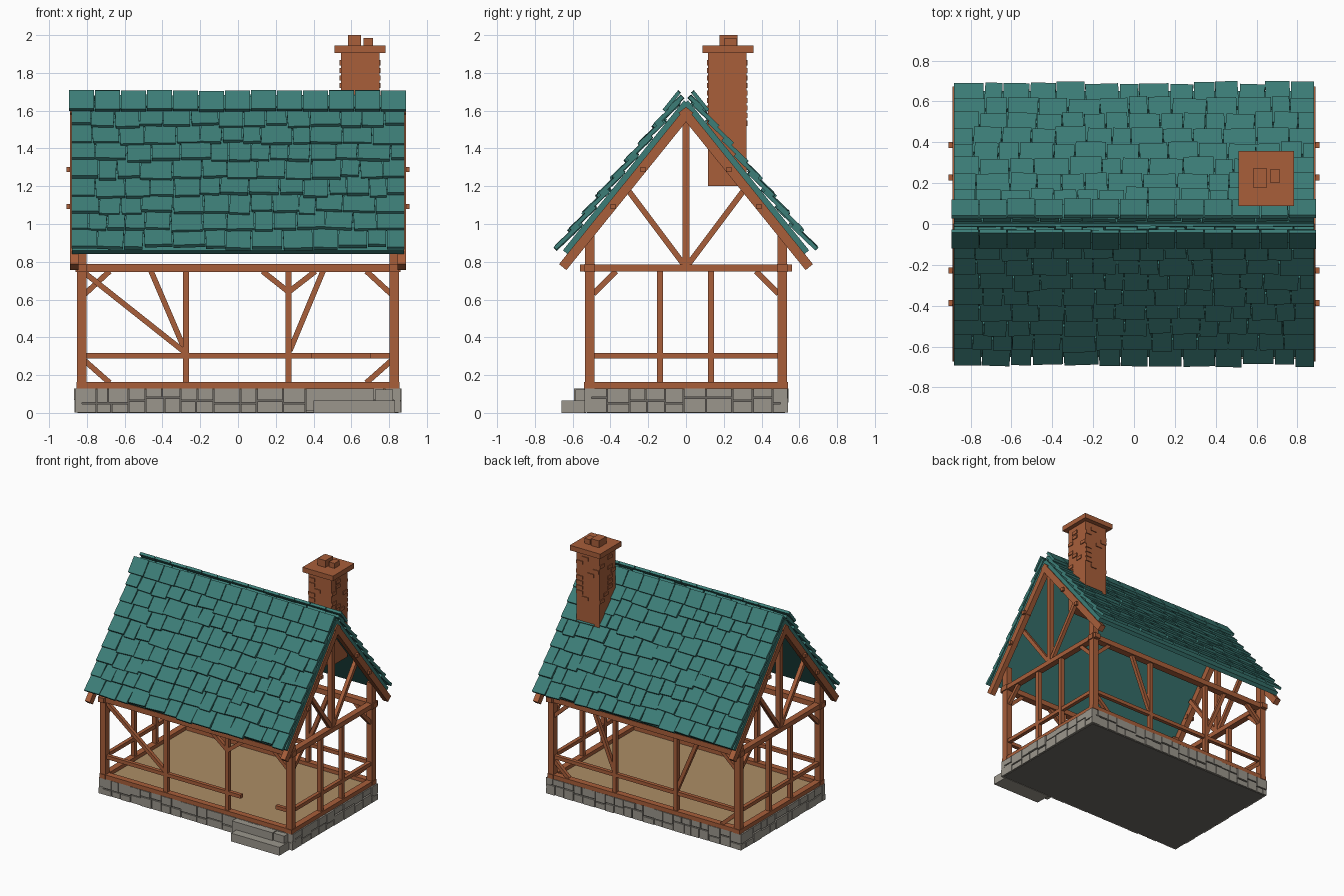
import bpy
import bmesh
import math
import random
from mathutils import Matrix, Vector

random.seed(7)
if "Cube" in bpy.data.objects:
    bpy.data.objects.remove(bpy.data.objects["Cube"])


def material(name, rgb):
    lin = [((c / 255 + 0.055) / 1.055) ** 2.4 for c in rgb] + [1]
    m = bpy.data.materials.new(name)
    m.use_nodes = True
    m.diffuse_color = lin
    m.node_tree.nodes["Principled BSDF"].inputs["Base Color"].default_value = lin
    return m


TEAL = material("teal shingle", (60, 125, 119))
BROWN = material("russet timber", (168, 94, 58))
STONE = material("grey stone", (155, 150, 140))
MORTAR = material("dark mortar", (108, 104, 98))
TAN = material("tan floor", (172, 141, 102))


class Part:
    """Collects boxes into one named mesh object."""

    def __init__(self, name, mat):
        self.name, self.mat, self.bm = name, mat, bmesh.new()

    def box(self, lo, hi, frame=Matrix(), turn=Matrix()):
        lo, hi = Vector(lo), Vector(hi)
        place = Matrix.Translation((lo + hi) / 2) @ turn @ Matrix.Diagonal((*(hi - lo), 1))
        bmesh.ops.create_cube(self.bm, size=1, matrix=frame @ place)

    def beam(self, p, q, width, normal, depth):
        """Square-cut timber from p to q lying in the wall facing normal."""
        p, q, n = Vector(p), Vector(q), Vector(normal)
        along = (q - p).normalized()
        m = Matrix((n, along.cross(n), along)).transposed().to_4x4()
        m.translation = (p + q) / 2
        size = Matrix.Diagonal((depth, width, (q - p).length, 1))
        bmesh.ops.create_cube(self.bm, size=1, matrix=m @ size)

    def done(self):
        bmesh.ops.recalc_face_normals(self.bm, faces=self.bm.faces)
        me = bpy.data.meshes.new(self.name)
        self.bm.to_mesh(me)
        self.bm.free()
        me.materials.append(self.mat)
        bpy.context.collection.objects.link(bpy.data.objects.new(self.name, me))


# Foundation core and floor
core = Part("foundation_core", MORTAR)
core.box((-0.85, -0.525, 0), (0.85, 0.525, 0.125))
core.done()
floor = Part("floor", TAN)
floor.box((-0.83, -0.51, 0.12), (0.83, 0.51, 0.135))
floor.done()

# Irregular foundation stones, two courses on every side
stones = Part("foundation_stones", STONE)
for angle, half, face in ((0, 0.865, 0.54), (180, 0.865, 0.54), (90, 0.54, 0.865), (270, 0.54, 0.865)):
    side = Matrix.Rotation(math.radians(angle), 4, "Z")
    a = -half
    while a < half - 0.01:
        b = a + random.uniform(0.08, 0.19)
        if b > half - 0.06:
            b = half
        split = random.choice((0.05, 0.065, 0.08))
        for z0, z1 in ((0.003, split - 0.004), (split + 0.004, 0.13)):
            cut = a + (b - a) * random.uniform(0.35, 0.65) if b - a > 0.15 else b
            for x0, x1 in ((a, cut), (cut, b)):
                if x1 - x0 > 0.02:
                    out = face + random.uniform(-0.006, 0.002)
                    stones.box((x0 + 0.003, -out, z0), (x1 - 0.003, -face + 0.04, z1), side)
        a = b
stones.done()

steps = Part("entry_steps", STONE)
steps.box((0.40, -0.66, 0), (0.83, -0.53, 0.066))
steps.box((0.36, -0.592, 0.01), (0.72, -0.53, 0.128))
steps.box((0.725, -0.585, 0.055), (0.82, -0.53, 0.125))
steps.done()

# Corner posts, sills, plates and tie beams
frame = Part("main_frame", BROWN)
for sx in (-1, 1):
    x = 0.827 * sx
    for sy in (-1, 1):
        frame.beam((x, 0.51 * sy, 0.13), (x, 0.51 * sy, 0.95), 0.05, (1, 0, 0), 0.05)
    frame.beam((x, -0.54, 0.147), (x, 0.54, 0.147), 0.034, (1, 0, 0), 0.05)
    frame.beam((x, -0.56, 0.767), (x, 0.56, 0.767), 0.038, (1, 0, 0), 0.05)
for sy in (-1, 1):
    y = 0.51 * sy
    frame.beam((-0.855, y, 0.147), (0.855, y, 0.147), 0.034, (0, 1, 0), 0.05)
    frame.beam((-0.86, y, 0.767), (0.86, y, 0.767), 0.042, (0, 1, 0), 0.056)
frame.done()


def long_wall(name, y, rails, braces):
    wall = Part(name, BROWN)
    for x in (-0.275, 0.268):
        wall.beam((x, y, 0.16), (x, y, 0.75), 0.032, (0, 1, 0), 0.034)
    for a, b in rails:
        wall.beam((a, y, 0.302), (b, y, 0.302), 0.029, (0, 1, 0), 0.03)
    for x0, z0, x1, z1 in braces:
        wall.beam((x0, y, z0), (x1, y, z1), 0.029, (0, 1, 0), 0.028)
    wall.done()


# Front wall with a doorway gap, back wall with full rail
long_wall("front_wall_timbers", -0.51, ((-0.81, 0.39), (0.70, 0.81)),
          ((-0.81, 0.74, -0.28, 0.32), (0.13, 0.75, 0.268, 0.64),
           (0.41, 0.75, 0.268, 0.64), (0.68, 0.75, 0.81, 0.63)))
long_wall("back_wall_timbers", 0.51, ((-0.81, 0.81),),
          ((-0.46, 0.75, -0.28, 0.33), (0.45, 0.75, 0.275, 0.33),
           (-0.81, 0.63, -0.68, 0.75), (0.81, 0.63, 0.68, 0.75),
           (-0.81, 0.275, -0.68, 0.16), (0.81, 0.275, 0.68, 0.16)))

# Gable walls: studs, rail, king post, struts and corner braces
for side, sx in (("left", 1), ("right", -1)):
    wall = Part(side + "_gable_timbers", BROWN)
    x, n = 0.827 * sx, (1, 0, 0)
    for y in (-0.138, 0.132):
        wall.beam((x, y, 0.16), (x, y, 0.75), 0.031, n, 0.034)
    wall.beam((x, -0.49, 0.302), (x, 0.49, 0.302), 0.029, n, 0.03)
    wall.beam((x, 0, 0.78), (x, 0, 1.6), 0.036, n, 0.04)
    for sy in (-1, 1):
        wall.beam((x, 0.015 * sy, 0.79), (x, 0.315 * sy, 1.19), 0.03, n, 0.03)
        wall.beam((x, 0.49 * sy, 0.63), (x, 0.37 * sy, 0.75), 0.029, n, 0.028)
    wall.done()

# Roof: each slope has its own frame (across, down the slope, outward)
PITCH = math.atan2(0.778, 0.628)
ROWS, STEP = 9, 0.118
for side, sy in (("front", -1), ("back", 1)):
    slope = Matrix(((1, 0, 0, 0),
                    (0, sy * math.cos(PITCH), sy * math.sin(PITCH), 0),
                    (0, -math.sin(PITCH), math.cos(PITCH), 1.62),
                    (0, 0, 0, 1)))

    rafters = Part(side + "_gable_rafters", BROWN)
    purlins = Part(side + "_purlin_ends", BROWN)
    for sx in (-1, 1):
        rafters.box((0.867 * sx - 0.022, 0, -0.05), (0.867 * sx + 0.022, 1.07, 0), slope)
        for y, z in ((0.228, 1.288), (0.387, 1.093)):
            purlins.beam((0.84 * sx, y * sy, z), (0.908 * sx, y * sy, z), 0.028, (0, 1, 0), 0.028)
    rafters.done()
    purlins.done()

    deck = Part(side + "_roof_deck", TEAL)
    deck.box((-0.88, -0.02, 0.0), (0.88, 1.0, 0.03), slope)
    deck.done()

    # Uneven overlapping shingles
    tiles = Part(side + "_shingles", TEAL)
    for row in range(ROWS):
        low = 1.01 - row * STEP
        a = -0.885
        while a < 0.88:
            b = a + random.uniform(0.09, 0.175)
            if b > 0.83:
                b = 0.885
            end = low + random.uniform(-0.012, 0.014)
            lift = random.uniform(-0.003, 0.004)
            skew = random.uniform(-0.05, 0.05) if abs(a) < 0.8 and b < 0.88 else 0
            turn = Matrix.Rotation(0.13, 4, "X") @ Matrix.Rotation(skew, 4, "Z")
            tiles.box((a + 0.003, max(end - 0.175, -0.03), 0.044 + lift),
                      (b - 0.003, end, 0.065 + lift), slope, turn)
            a = b
    tiles.done()

    # Ridge caps
    ridge = Part(side + "_ridge_tiles", TEAL)
    width = 1.79 / 13
    for i in range(13):
        a = -0.897 + i * width
        j = random.uniform(-0.003, 0.003)
        ridge.box((a + 0.003, -0.04 + j, 0.068), (a + width - 0.003, 0.086 + j, 0.088), slope)
    ridge.done()

# Chimney
chimney = Part("chimney_stack", BROWN)
chimney.box((0.545, 0.117, 1.2), (0.748, 0.32, 1.91))
chimney.done()
cap = Part("chimney_cap", BROWN)
cap.box((0.512, 0.087, 1.905), (0.782, 0.357, 1.945))
cap.done()
pots = Part("chimney_pots", BROWN)
pots.box((0.583, 0.178, 1.94), (0.652, 0.272, 2.0))
pots.box((0.665, 0.203, 1.94), (0.715, 0.267, 1.985))
pots.done()

# Raised bricks scattered on the stack
bricks = Part("chimney_bricks", BROWN)
for k in range(4):
    face = Matrix.Translation((0.6465, 0.2185, 0)) @ Matrix.Rotation(k * math.pi / 2, 4, "Z")
    for i in range(9):
        z = 1.52 + 0.04 * i
        a = random.choice((-0.1, -0.05, 0.0, 0.045))
        bricks.box((a, -0.108, z), (a + 0.055, -0.09, z + 0.027), face)
bricks.done()
